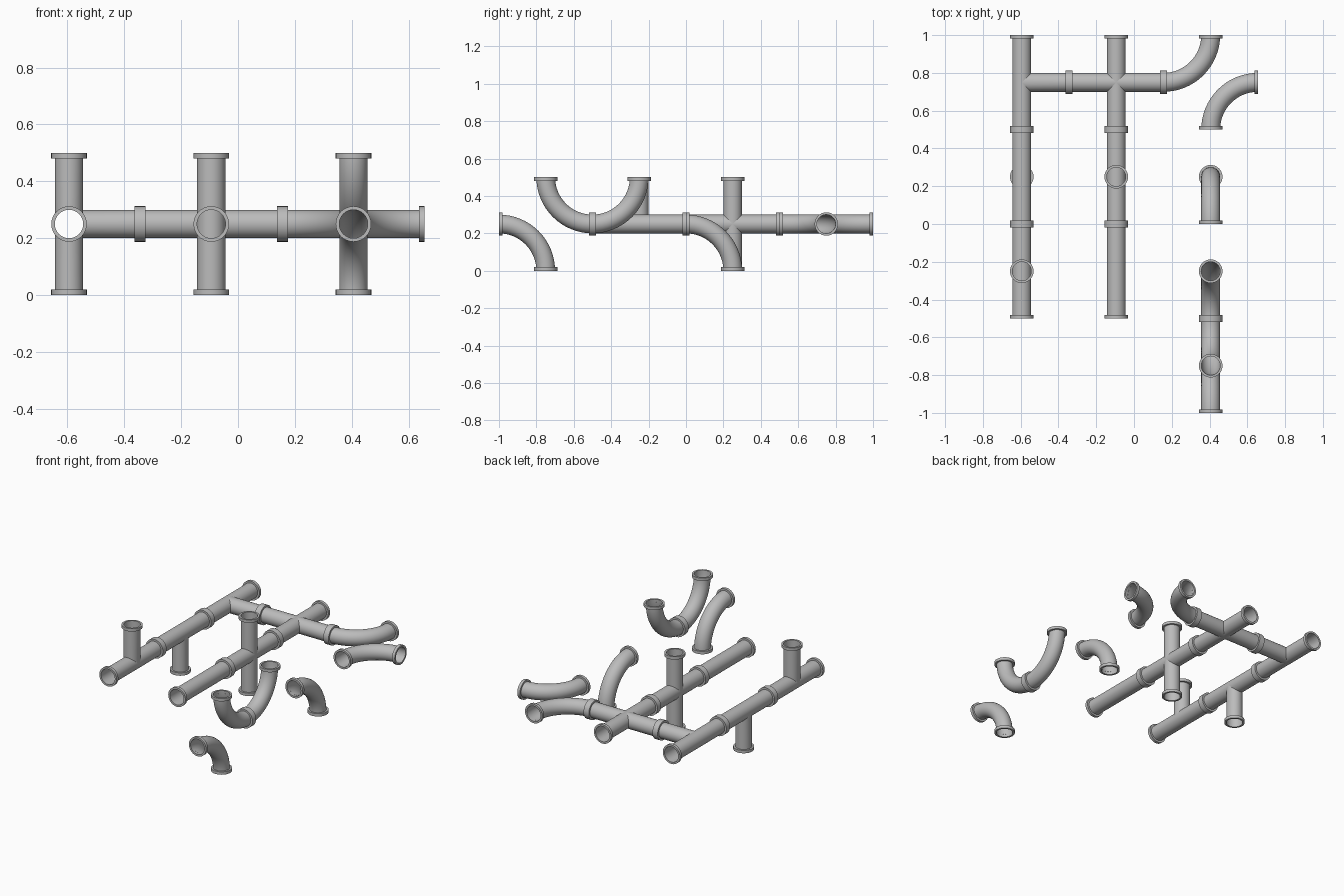
import bpy, bmesh, math
from mathutils import Vector

if "Cube" in bpy.data.objects:
    bpy.data.objects.remove(bpy.data.objects["Cube"])

R, FR, FT, H, N = 0.05, 0.0625, 0.019, 0.25, 32   # pipe, flange, half tile, sides
X0, X1, X2 = -0.594, -0.094, 0.406
AX = {'x': Vector((1, 0, 0)), 'y': Vector((0, 1, 0)), 'z': Vector((0, 0, 1))}

mat = bpy.data.materials.new("pipe grey")
mat.diffuse_color = (0.5, 0.5, 0.5, 1)
mat.use_nodes = True
mat.node_tree.nodes["Principled BSDF"].inputs["Base Color"].default_value = mat.diffuse_color


def vec(name):
    return AX[name[1]] * (1 if name[0] == '+' else -1)


def skin(bm, rings, closed=False):
    """Bridge a list of point rings into a tube."""
    vs = [[bm.verts.new(p) for p in ring] for ring in rings]
    for i in range(len(vs) if closed else len(vs) - 1):
        a, b = vs[i], vs[(i + 1) % len(vs)]
        for k in range(N):
            j = (k + 1) % N
            bm.faces.new((a[k], a[j], b[j], b[k]))


def ring(c, u, v, r):
    return [c + (u * math.cos(t) + v * math.sin(t)) * r
            for t in (2 * math.pi * k / N for k in range(N))]


def side_axes(d):
    u = AX['z'] if abs(d.z) < 0.5 else AX['x']
    return u, d.cross(u)


def flange(bm, c, d):
    """Open collar at the tile face in direction d."""
    u, v = side_axes(d)
    e0, e1 = c + d * H, c + d * (H - FT)
    skin(bm, [ring(e0, u, v, R), ring(e0, u, v, FR),
              ring(e1, u, v, FR), ring(e1, u, v, R)])


def straight(bm, c, axis):
    d = AX[axis]
    u, v = side_axes(d)
    skin(bm, [ring(c - d * H, u, v, R), ring(c + d * H, u, v, R)])
    flange(bm, c, d)
    flange(bm, c, -d)


def branch(bm, c, d, m):
    """Side arm whose inner end follows the saddle of the main pipe along m."""
    n = d.cross(m)
    saddle = [p + d * abs((p - c).dot(m)) for p in ring(c, m, n, R)]
    skin(bm, [saddle, ring(c + d * H, m, n, R)])
    flange(bm, c, d)


def elbow(bm, c, a, b):
    """Quarter bend between the tile faces a and b."""
    centre, w = c + (a + b) * H, a.cross(b)
    rings = []
    for i in range(17):
        t = math.pi / 2 * i / 16
        out = -b * math.cos(t) - a * math.sin(t)
        rings.append(ring(centre + out * H, out, w, R))
    skin(bm, rings)
    flange(bm, c, a)
    flange(bm, c, b)


def fitting(name, x, y, pipes=(), arm=None, bend=None):
    bm = bmesh.new()
    c = Vector((0, 0, 0))
    for axis in pipes:
        straight(bm, c, axis)
    if arm:
        branch(bm, c, vec(arm), AX[pipes[0]])
    if bend:
        elbow(bm, c, vec(bend[0]), vec(bend[1]))
    bmesh.ops.remove_doubles(bm, verts=bm.verts, dist=1e-5)
    bmesh.ops.recalc_face_normals(bm, faces=bm.faces)
    me = bpy.data.meshes.new(name)
    bm.to_mesh(me)
    bm.free()
    me.materials.append(mat)
    ob = bpy.data.objects.new(name, me)
    ob.location = (x, y, H)
    bpy.context.collection.objects.link(ob)
    bpy.ops.object.select_all(action='DESELECT')
    ob.select_set(True)
    bpy.context.view_layer.objects.active = ob
    bpy.ops.object.shade_smooth_by_angle(angle=math.radians(40))


# left run: three tees
fitting("tee_sideways", X0, 0.75, 'y', arm='+x')
fitting("tee_down", X0, 0.25, 'y', arm='-z')
fitting("tee_up", X0, -0.25, 'y', arm='+z')
# middle run: two crosses and a straight pipe
fitting("cross_flat", X1, 0.75, 'yx')
fitting("cross_upright", X1, 0.25, 'yz')
fitting("straight_pipe", X1, -0.25, 'y')
# right side: bends
fitting("elbow_left_back", X2, 0.75, bend=('-x', '+y'))
fitting("elbow_right_front", X2, 0.75, bend=('+x', '-y'))
fitting("elbow_front_down", X2, 0.25, bend=('-y', '-z'))
fitting("elbow_front_up", X2, -0.25, bend=('-y', '+z'))
fitting("elbow_back_up", X2, -0.75, bend=('+y', '+z'))
fitting("elbow_end_down", X2, -0.75, bend=('-y', '-z'))
